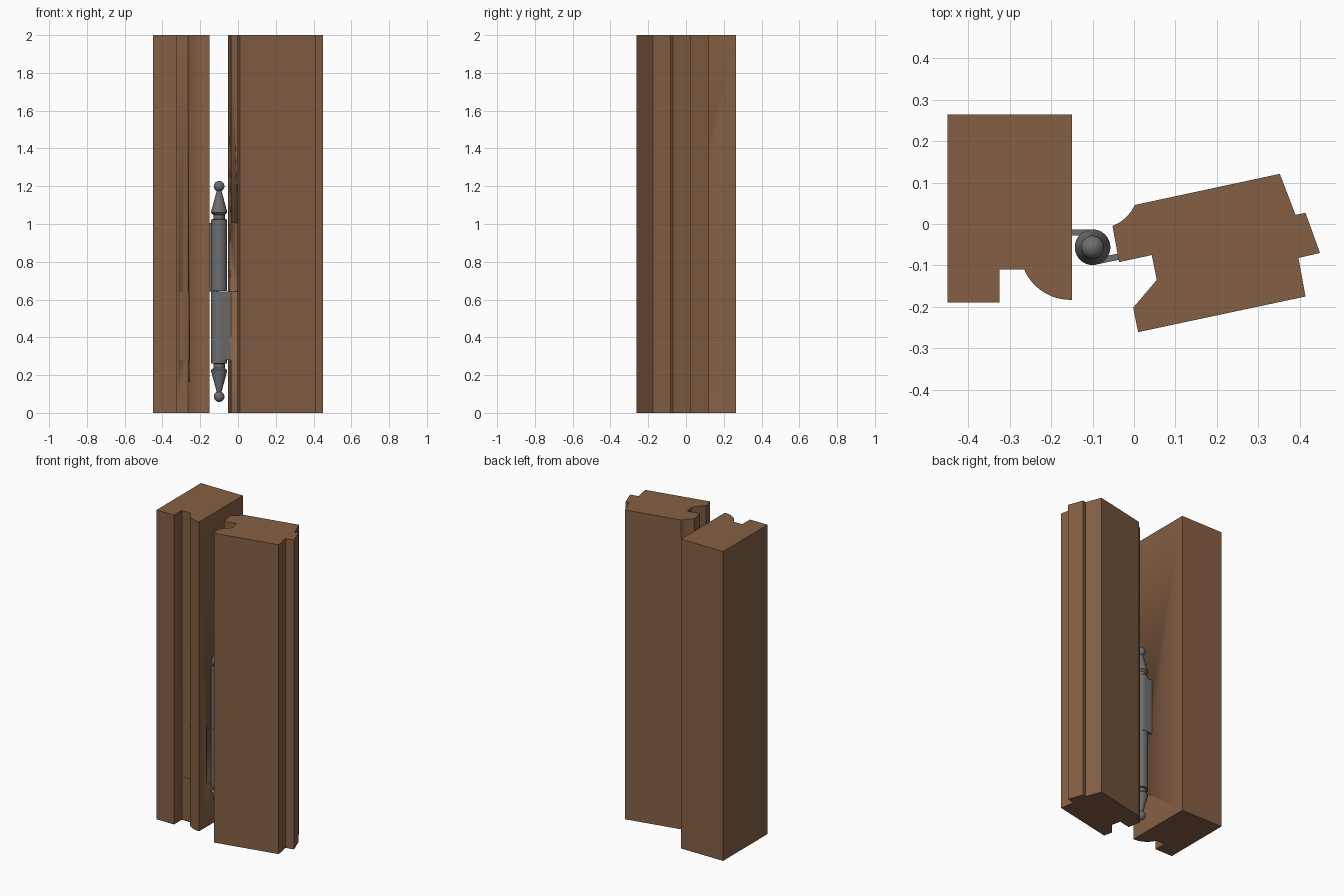
import bpy, bmesh, math

if "Cube" in bpy.data.objects:
    bpy.data.objects.remove(bpy.data.objects["Cube"])


def material(name, rgb):
    m = bpy.data.materials.new(name)
    m.diffuse_color = (*rgb, 1)
    m.use_nodes = True
    m.node_tree.nodes["Principled BSDF"].inputs["Base Color"].default_value = m.diffuse_color
    return m


WOOD = material("brown wood", (0.235, 0.117, 0.058))
METAL = material("grey metal", (0.155, 0.155, 0.155))


def add_object(name, bm, mat):
    bmesh.ops.recalc_face_normals(bm, faces=bm.faces[:])
    me = bpy.data.meshes.new(name)
    bm.to_mesh(me)
    bm.free()
    me.materials.append(mat)
    ob = bpy.data.objects.new(name, me)
    bpy.context.collection.objects.link(ob)
    bpy.ops.object.select_all(action='DESELECT')
    bpy.context.view_layer.objects.active = ob
    ob.select_set(True)
    bpy.ops.object.shade_smooth_by_angle(angle=math.radians(25))
    return ob


def extrude(name, pts, z0, z1, mat):
    bm = bmesh.new()
    face = bm.faces.new([bm.verts.new((x, y, z0)) for x, y in pts])
    geo = bmesh.ops.extrude_face_region(bm, geom=[face])["geom"]
    for v in geo:
        if isinstance(v, bmesh.types.BMVert):
            v.co.z = z1
    return add_object(name, bm, mat)


def lathe(name, prof, centre, mat, steps=40):
    bm = bmesh.new()
    vs = [bm.verts.new((centre[0] + r, centre[1], z)) for r, z in prof]
    es = [bm.edges.new(p) for p in zip(vs, vs[1:])]
    bmesh.ops.spin(bm, geom=vs + es, cent=(*centre, 0), axis=(0, 0, 1),
                   angle=math.tau, steps=steps)
    bmesh.ops.remove_doubles(bm, verts=bm.verts[:], dist=1e-5)
    return add_object(name, bm, mat)


def cut(ob, pts, z0, z1):
    cutter = extrude("cutter", pts, z0, z1, WOOD)
    cutter.hide_render = True
    mod = ob.modifiers.new("slot", 'BOOLEAN')
    mod.operation, mod.solver, mod.object = 'DIFFERENCE', 'EXACT', cutter
    bpy.context.view_layer.objects.active = ob
    bpy.ops.object.modifier_apply(modifier=mod.name)
    bpy.data.objects.remove(cutter)


def arc(cx, cy, r, a0, a1, n):
    return [(cx + r * math.cos(math.radians(a0 + (a1 - a0) * i / n)),
             cy + r * math.sin(math.radians(a0 + (a1 - a0) * i / n))) for i in range(n + 1)]


LOW, MID, HIGH = 0.28, 0.643, 1.005

# Frame post with rounded bead and rebate
post = extrude("frame_post",
               [(-0.45, 0.264), (-0.15, 0.264)]
               + arc(-0.154, -0.062, 0.121, 272, 203.5, 14)
               + [(-0.325, -0.11), (-0.325, -0.19), (-0.45, -0.19)], 0, 2, WOOD)
cut(post, [(-0.13, -0.087), (-0.31, -0.109), (-0.31, -0.126), (-0.13, -0.104)], LOW, MID)

# Slightly opened sash stile, with a concave corner and seal groove
sash = extrude("sash_stile",
               [(0.352, 0.121), (0.39, 0.022), (0.414, 0.027), (0.449, -0.07),
                (0.397, -0.082), (0.414, -0.175), (0.01, -0.261), (-0.002, -0.202),
                (0.055, -0.135), (0.043, -0.075), (-0.036, -0.092), (-0.052, -0.005),
                (-0.034, 0.004), (-0.019, 0.016), (-0.007, 0.03), (0.002, 0.046)],
               0, 2, WOOD)
cut(sash, [(-0.06, -0.088), (0.0, -0.075), (0.0, -0.11), (-0.06, -0.11)], MID, HIGH)

# Hinge leaves, tangent to the barrel
AX = (-0.1, -0.056)
extrude("post_leaf", [(-0.2, -0.013), (-0.1, -0.013), (-0.1, -0.028), (-0.2, -0.028)],
        MID, HIGH, METAL)
extrude("sash_leaf", [(-0.092, -0.098), (-0.02, -0.083), (-0.023, -0.068), (-0.095, -0.083)],
        LOW, MID, METAL)

# Two knuckles with ball-tipped finials, mirrored about the hinge middle
for name, s in (("upper_hinge", 1), ("lower_hinge", -1)):
    half = [(0, 0.001), (0.043, 0.001), (0.043, 0.381), (0.030, 0.383), (0.030, 0.405),
            (0.043, 0.417), (0.042, 0.424), (0.013, 0.532)]
    half += [(max(0, r), h) for r, h in arc(0, 0.557, 0.028, -62, 90, 12)]
    lathe(name, [(r, MID + s * h) for r, h in half], AX, METAL)
